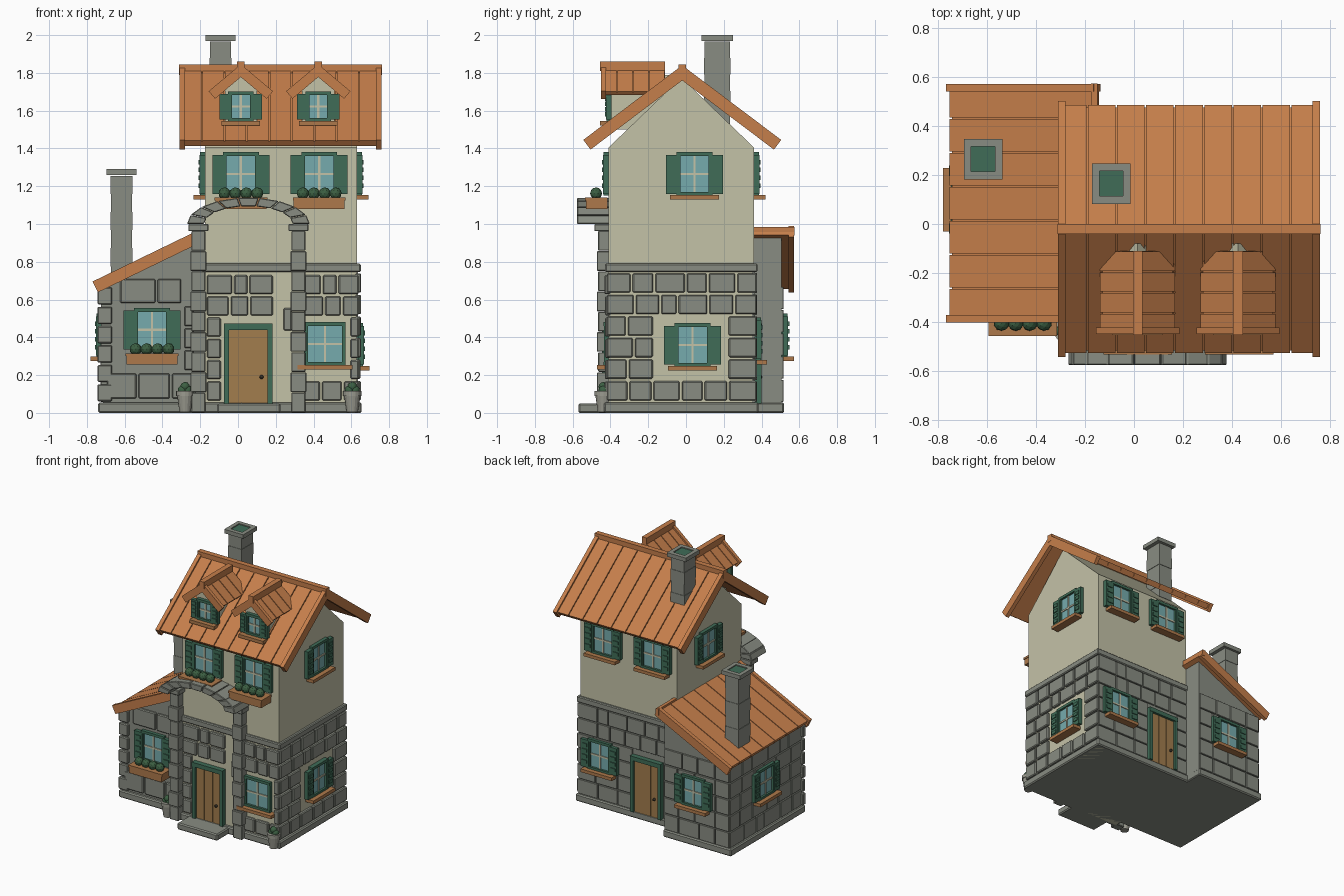
import bpy, bmesh, math, random
from mathutils import Matrix, Vector

random.seed(4)
if "Cube" in bpy.data.objects:
    bpy.data.objects.remove(bpy.data.objects["Cube"])


def material(name, r, g, b):
    m = bpy.data.materials.new(name)
    m.use_nodes = True
    m.diffuse_color = (r, g, b, 1)
    m.node_tree.nodes["Principled BSDF"].inputs["Base Color"].default_value = (r, g, b, 1)
    return m


STONE = material("grey stone", 0.25, 0.265, 0.225)
CREAM = material("cream plaster", 0.55, 0.54, 0.39)
ROOF = material("orange roof wood", 0.56, 0.21, 0.07)
GREEN = material("green paint", 0.05, 0.15, 0.095)
GLASS = material("blue glass", 0.18, 0.41, 0.42)
WOOD = material("door wood", 0.36, 0.205, 0.075)
SILL = material("sill wood", 0.42, 0.19, 0.07)
LEAF = material("leaf green", 0.045, 0.115, 0.055)
POT = material("pot clay", 0.33, 0.33, 0.28)
KNOB = material("dark metal", 0.06, 0.05, 0.035)
T = Matrix.Translation


def facing(x, y, z, deg=0):
    """Wall frame: local x runs along the wall, -y points outward."""
    return T((x, y, z)) @ Matrix.Rotation(math.radians(deg), 4, "Z")


class Part:
    def __init__(self, name, frame=Matrix()):
        self.name, self.frame, self.bm, self.mats = name, frame, bmesh.new(), []

    def paint(self, verts, mat):
        if mat not in self.mats:
            self.mats.append(mat)
        for f in {f for v in verts for f in v.link_faces}:
            f.material_index = self.mats.index(mat)

    def box(self, mat, x0, x1, y0, y1, z0, z1):
        m = T(((x0 + x1) / 2, (y0 + y1) / 2, (z0 + z1) / 2)) @ Matrix.Diagonal((x1 - x0, y1 - y0, z1 - z0, 1))
        self.paint(bmesh.ops.create_cube(self.bm, size=1, matrix=self.frame @ m)["verts"], mat)

    def ball(self, mat, x, y, z, r, squash=1):
        m = self.frame @ T((x, y, z)) @ Matrix.Diagonal((1, 1, squash, 1))
        vs = bmesh.ops.create_icosphere(self.bm, subdivisions=2, radius=r, matrix=m)["verts"]
        self.paint(vs, mat)

    def prism(self, mat, outline, axis, a, b):
        """Extrude a 2D outline along x or y between a and b."""
        put = (lambda p, t: (t, p[0], p[1])) if axis == "x" else (lambda p, t: (p[0], t, p[1]))
        ends = [[self.bm.verts.new(self.frame @ Vector(put(p, t))) for p in outline] for t in (a, b)]
        n = len(outline)
        for end in ends:
            self.bm.faces.new(end)
        for i in range(n):
            j = (i + 1) % n
            self.bm.faces.new((ends[0][i], ends[0][j], ends[1][j], ends[1][i]))
        self.paint(ends[0] + ends[1], mat)

    def done(self, bevel=0, smooth=False):
        bmesh.ops.recalc_face_normals(self.bm, faces=self.bm.faces)
        me = bpy.data.meshes.new(self.name)
        self.bm.to_mesh(me)
        self.bm.free()
        ob = bpy.data.objects.new(self.name, me)
        bpy.context.scene.collection.objects.link(ob)
        for m in self.mats:
            me.materials.append(m)
        if smooth:
            me.shade_smooth()
        if bevel:
            mod = ob.modifiers.new("edge", "BEVEL")
            mod.width, mod.segments = bevel, 1
        return ob


def stone_wall(name, frame, u0, u1, z0, z1, rows, width, depth=0.022, gap=0.012, skips=(), bevel=0.006):
    """Courses of blocks, leaving out the rectangles in skips."""
    p, h = Part(name, frame), (z1 - z0) / rows
    for r in range(rows):
        a, b = z0 + r * h, z0 + (r + 1) * h
        spans = [(u0, u1)]
        for s0, s1, t0, t1 in skips:
            if a < t1 - 0.02 and b > t0 + 0.02:
                spans = [q for l, e in spans for q in ((l, min(e, s0)), (max(l, s1), e)) if q[1] - q[0] > 0.02]
        for l, e in spans:
            n = max(1, round((e - l) / width))
            cuts = [l + (e - l) * (i + (random.uniform(-0.2, 0.2) if 0 < i < n else 0)) / n for i in range(n + 1)]
            for c, d in zip(cuts, cuts[1:]):
                p.box(STONE, c + gap / 2, d - gap / 2, -depth * random.uniform(0.85, 1), 0.01, a + gap / 2, b - gap / 2)
    p.done(bevel)


def window(name, frame, w=0.17, h=0.21, shutter=0.066, planter=0.0, sill=True):
    p, a, b = Part(name, frame), w / 2, h / 2
    p.box(GLASS, -a, a, -0.01, 0.01, -b, b)
    for s in (-1, 1):
        p.box(GREEN, s * a - 0.01, s * a + 0.01, -0.024, 0.01, -b, b)
        p.box(GREEN, -a - 0.01, a + 0.01, -0.026, 0.01, s * b - 0.01, s * b + 0.01)
        if shutter:
            l, r = sorted((s * a, s * (a + shutter)))
            p.box(GREEN, l, r, -0.029, 0.0, -b, b - 0.004)
            for k in (-0.6, -0.2, 0.2, 0.6):
                p.box(GREEN, l + 0.012, r - 0.012, -0.035, -0.02, k * b - 0.012, k * b + 0.012)
    p.box(CREAM, -0.006, 0.006, -0.016, 0, -b, b)
    p.box(CREAM, -a, a, -0.016, 0, -0.006, 0.006)
    if sill and not planter:
        p.box(SILL, -a - 0.045, a + 0.045, -0.06, 0.01, -b - 0.03, -b - 0.006)
    if planter:
        p.box(SILL, -0.135, 0.135, -planter, -0.005, -b - 0.08, -b - 0.025)
        p.box(SILL, -0.14, 0.14, -planter - 0.004, -0.005, -b - 0.035, -b - 0.02)
        for i in range(4):
            p.ball(LEAF, -0.087 + 0.058 * i, -planter * 0.55, -b + 0.002, 0.032)
    p.done()


def door(name, frame):
    p = Part(name, frame)
    for s in (-1, 1):
        p.box(GREEN, s * 0.115 - 0.013, s * 0.115 + 0.013, -0.035, 0.01, 0.05, 0.47)
    p.box(GREEN, -0.128, 0.128, -0.038, 0.01, 0.44, 0.472)
    for i in range(3):
        p.box(WOOD, -0.104 + 0.07 * i, -0.036 + 0.07 * i, -0.02, 0.01, 0.05, 0.44)
    p.box(WOOD, -0.104, 0.104, -0.016, 0.01, 0.05, 0.44)
    p.ball(KNOB, 0.07, -0.03, 0.19, 0.011)
    p.done()


def roof_panel(name, frame, length, run, planks, thick=0.04, trim=0.03, ends=(1, 1)):
    """Plank slab: x along the ridge, y down the slope, z is the outer normal."""
    p, step = Part(name, frame), length / planks
    p.box(ROOF, -length / 2, length / 2, 0, run - 0.005, -thick, -0.01)
    for i in range(planks):
        x = -length / 2 + i * step
        p.box(ROOF, x + 0.003, x + step - 0.003, 0, run, -thick * 0.7, 0)
    for s, on in zip((-1, 1), ends):
        if on:
            l, r = sorted((s * length / 2, s * (length / 2 - trim)))
            p.box(ROOF, l, r, 0, run + 0.012, -thick - 0.012, 0.012)
    p.done()


def slope(x, y, z, heading, drop):
    """Frame whose y axis falls away at the drop angle; heading turns it about z."""
    return facing(x, y, z, heading) @ Matrix.Rotation(-drop, 4, "X")


# Bodies
p = Part("main_house_walls")
p.box(CREAM, -0.175, 0.63, -0.41, 0.36, 0, 1.405)
p.prism(CREAM, [(-0.41, 1.405), (0.36, 1.405), (-0.025, 1.775)], "x", -0.175, 0.63)
p.done()
p = Part("side_house_walls")
p.prism(STONE, [(-0.715, 0), (-0.175, 0), (-0.175, 0.945), (-0.715, 0.68)], "y", -0.345, 0.505)
p.done()
p = Part("plinth_and_step")
p.box(STONE, -0.19, 0.655, -0.435, 0.385, 0, 0.055)
p.box(STONE, -0.74, -0.17, -0.37, 0.52, 0, 0.055)
p.box(STONE, -0.11, 0.225, -0.57, -0.41, 0, 0.05)
p.done(0.008)
p = Part("stone_band")
p.box(STONE, -0.19, 0.65, -0.428, 0.378, 0.745, 0.79)
p.done(0.006)

# Stonework
front, right_x = facing(0, -0.41, 0), facing(0.63, 0, 0, 90)
stone_wall("side_blocks", right_x, -0.425, 0.38, 0.06, 0.745, 6, 0.14, skips=[(-0.17, 0.22, 0.2, 0.49)])
stone_wall("door_blocks", front, -0.17, 0.19, 0.06, 0.735, 6, 0.12, skips=[(-0.085, 0.3, 0, 0.5)])
stone_wall("doorside_block", front, 0.235, 0.29, 0.43, 0.56, 1, 0.1)
stone_wall("window_blocks", front, 0.345, 0.645, 0.06, 0.735, 6, 0.12, skips=[(0.33, 0.59, 0.22, 0.5)])
p = Part("back_stone_facing")
p.box(STONE, -0.175, 0.635, 0.35, 0.364, 0, 0.75)
p.done()
tile = dict(depth=0.012, gap=0.007, bevel=0.002)
stone_wall("back_tiles", facing(0, 0.364, 0, 180), -0.64, 0.175, 0.055, 0.745, 6, 0.14,
           skips=[(-0.185, 0.08, 0, 0.48)], **tile)
stone_wall("side_house_back_tiles", facing(0, 0.505, 0, 180), 0.175, 0.72, 0.055, 0.67, 5, 0.14, **tile)
stone_wall("side_house_end_tiles", facing(-0.715, 0, 0, -90), -0.51, 0.35, 0.055, 0.67, 5, 0.14, **tile)
low = facing(0, -0.345, 0)
stone_wall("side_house_top_blocks", low, -0.63, -0.295, 0.575, 0.715, 1, 0.16)
stone_wall("side_house_low_blocks", low, -0.70, -0.22, 0.07, 0.215, 1, 0.16)
stone_wall("side_house_corner", low, -0.75, -0.66, 0.055, 0.67, 6, 0.09)
stone_wall("side_house_inner_corner", low, -0.29, -0.23, 0.22, 0.57, 3, 0.06)

# Porch pillars and arch
p = Part("porch_arch")
for x in (-0.21, 0.32):
    for i in range(9):
        w = 0.042 if i % 2 else 0.037
        p.box(STONE, x - w, x + w, -0.472 if i % 2 else -0.465, -0.40, 0.003 + 0.107 * i, 0.107 * (i + 1))
    p.box(STONE, x - 0.053, x + 0.053, -0.485, -0.40, 0.962, 1.0)
N = 9
for i in range(N):
    t0, t1 = math.pi * (i + 0.02) / N, math.pi * (i + 0.98) / N
    ring = [(0.055 - rx * math.cos(t), 1.0 + rz * math.sin(t))
            for rx, rz, t in ((0.325, 0.14, t0), (0.325, 0.14, t1), (0.235, 0.095, t1), (0.235, 0.095, t0))]
    p.prism(STONE, ring, "y", -0.577, -0.40)
p.done(0.004)

# Main roof
run, drop = 0.635, math.radians(37)
for name, head in (("main_roof_back", 0), ("main_roof_front", 180)):
    roof_panel(name, slope(0.225, -0.02, 1.825, head, drop), 1.07, run, 9)
p = Part("main_ridge")
p.box(ROOF, -0.312, 0.762, -0.04, 0, 1.79, 1.845)
p.done()

# Side roof
roof_panel("side_roof", slope(-0.16, 0.085, 0.978, 90, math.atan(0.485)), 0.975, 0.66, 7, thick=0.04)
p = Part("side_roof_top_board")
p.box(ROOF, -0.175, -0.15, 0.36, 0.575, 0.94, 0.985)
p.done()

# Dormers
for side, x in (("right", 0.015), ("left", 0.425)):
    p = Part(side + "_dormer_walls")
    p.prism(CREAM, [(x - 0.085, 1.5), (x + 0.085, 1.5), (x + 0.085, 1.71), (x, 1.79), (x - 0.085, 1.71)],
            "y", -0.395, -0.08)
    p.done()
    for tag, head in (("a", 90), ("b", -90)):
        ends = (1, 0) if head == 90 else (0, 1)
        roof_panel(side + "_dormer_roof_" + tag, slope(x, -0.28, 1.83, head, math.radians(40)),
                   0.34, 0.2, 4, thick=0.028, trim=0.026, ends=ends)
    p = Part(side + "_dormer_ridge")
    p.box(ROOF, x - 0.02, x + 0.02, -0.455, -0.11, 1.81, 1.86)
    p.done()
    window(side + "_dormer_window", facing(x, -0.395, 1.622), w=0.115, h=0.14, shutter=0.055)

# Windows and doors
for side, x in (("right", 0.015), ("left", 0.43)):
    window(side + "_upper_front_window", facing(x, -0.41, 1.265), planter=0.12)
    window(side + "_upper_back_window", facing(x, 0.36, 1.265, 180))
window("left_upper_end_window", facing(0.63, 0.045, 1.265, 90))
window("right_upper_end_window", facing(-0.175, 0, 1.265, -90))
window("left_lower_end_window", facing(0.637, 0.035, 0.36, 90))
window("lower_front_window", facing(0.46, -0.41, 0.365), w=0.2, shutter=0)
window("lower_back_window", facing(0.45, 0.37, 0.39, 180))
window("side_house_front_window", facing(-0.455, -0.345, 0.44), planter=0.11)
window("side_house_back_window", facing(-0.43, 0.512, 0.41, 180))
window("side_house_end_window", facing(-0.722, 0.1, 0.41, -90))
door("front_door", facing(0.055, -0.41, 0))
door("back_door", facing(0.06, 0.364, 0, 180))

# Chimneys
for name, x, y, z0, top in (("main_chimney", -0.093, 0.165, 1.53, 2.0), ("side_chimney", -0.617, 0.265, 0.68, 1.29)):
    p = Part(name)
    n = round((top - z0) / 0.1)
    h = (top - 0.035 - z0) / n
    for i in range(n):
        g = 0.003 * (i % 2)
        p.box(STONE, x - 0.055 - g, x + 0.055 + g, y - 0.068 - g, y + 0.068 + g, z0 + i * h, z0 + (i + 1) * h)
    p.box(STONE, x - 0.079, x + 0.079, y - 0.083, y + 0.083, top - 0.03, top - 0.012)
    p.box(GREEN, x - 0.05, x + 0.05, y - 0.053, y + 0.053, top - 0.014, top - 0.007)
    for s in (-1, 1):
        p.box(STONE, x + s * 0.064 - 0.015, x + s * 0.064 + 0.015, y - 0.083, y + 0.083, top - 0.025, top)
        p.box(STONE, x - 0.05, x + 0.05, y + s * 0.067 - 0.016, y + s * 0.067 + 0.016, top - 0.025, top)
    p.done()

# Potted shrubs
for side, x in (("right", -0.28), ("left", 0.605)):
    p = Part(side + "_pot")
    for r0, r1, z0, z1 in ((0.03, 0.043, 0.005, 0.095), (0.048, 0.048, 0.09, 0.115)):
        p.paint(bmesh.ops.create_cone(p.bm, cap_ends=True, segments=16, radius1=r0, radius2=r1, depth=z1 - z0,
                                      matrix=T((x, -0.437, (z0 + z1) / 2)))["verts"], POT)
    p.done()
    p = Part(side + "_shrub")
    for dx, dz, r in ((-0.014, 0, 0.026), (0.014, 0, 0.026), (0, 0.018, 0.026)):
        p.ball(LEAF, x + dx, -0.437, 0.12 + dz, r)
    p.done(smooth=True)
